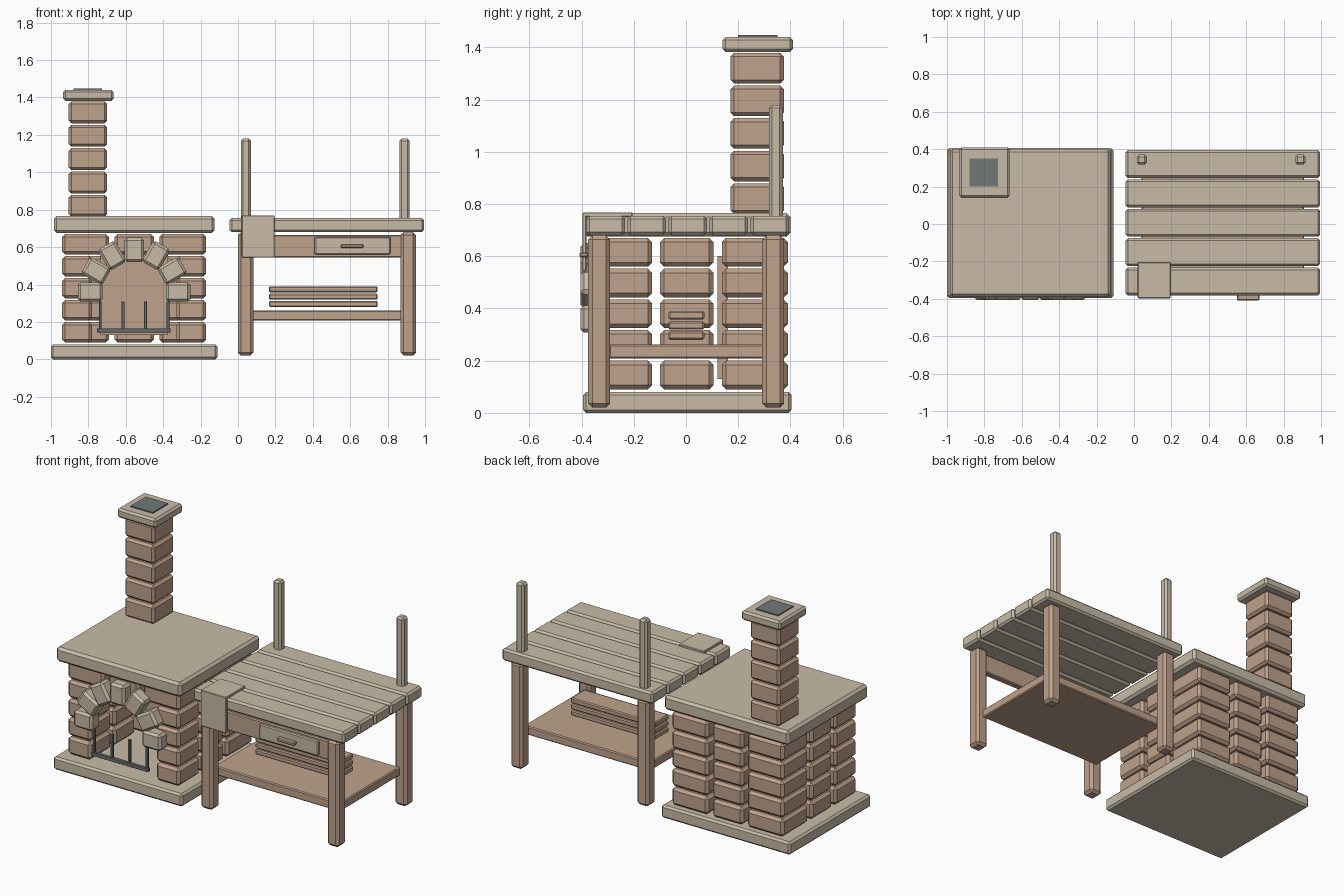
import bpy, bmesh, math
from mathutils import Matrix, Vector

cube = bpy.data.objects.get("Cube")
if cube:
    bpy.data.objects.remove(cube, do_unlink=True)


def material(name, rgb):
    m = bpy.data.materials.new(name)
    m.use_nodes = True
    m.diffuse_color = (*rgb, 1)
    bsdf = next(n for n in m.node_tree.nodes if n.type == 'BSDF_PRINCIPLED')
    bsdf.inputs["Base Color"].default_value = (*rgb, 1)
    return m


STONE = material("pale_stone", (0.58, 0.50, 0.39))
BROWN = material("brown_clay", (0.52, 0.36, 0.26))
IRON = material("dark_iron", (0.16, 0.19, 0.185))


def add_box(bm, x, y, z, bevel=0.0, turn=None):
    """Chamfered box between pairs of x, y and z limits."""
    part = bmesh.new()
    bmesh.ops.create_cube(part, size=1)
    size = Vector((x[1] - x[0], y[1] - y[0], z[1] - z[0]))
    bmesh.ops.scale(part, vec=size, verts=part.verts)
    if bevel:
        bmesh.ops.bevel(part, geom=part.edges[:], offset=bevel, segments=1,
                        affect='EDGES', profile=0.5)
    centre = Vector((sum(x) / 2, sum(y) / 2, sum(z) / 2))
    part.transform(Matrix.Translation(centre) @ (turn or Matrix()))
    temp = bpy.data.meshes.new("temp")
    part.to_mesh(temp)
    part.free()
    bm.from_mesh(temp)
    bpy.data.meshes.remove(temp)


def finish(name, bm, mat):
    mesh = bpy.data.meshes.new(name)
    bm.to_mesh(mesh)
    bm.free()
    mesh.materials.append(mat)
    obj = bpy.data.objects.new(name, mesh)
    bpy.context.collection.objects.link(obj)
    return obj


def box(name, mat, x, y, z, bevel=0.0):
    bm = bmesh.new()
    add_box(bm, x, y, z, bevel)
    return finish(name, bm, mat)


# Oven slabs
box("oven_base", STONE, (-1, -0.11), (-0.395, 0.405), (0, 0.08), 0.012)
box("oven_top", STONE, (-0.985, -0.125), (-0.39, 0.40), (0.675, 0.765), 0.015)

# Oven brick walls, with the front left open below the top course
CX = -0.555
columns = ((-0.94, -0.69), (-0.66, -0.45), (-0.42, -0.17))
bm = bmesh.new()
for row in range(5):
    z = (0.09 + row * 0.1175, 0.20 + row * 0.1175)
    for i, x in enumerate(columns):
        add_box(bm, x, (0.137 if i != 1 else 0.18, 0.39), z, 0.016)
        if row == 4:
            add_box(bm, x, (-0.34, -0.13), z, 0.016)
    for x in ((-0.94, -0.78), (-0.33, -0.17)):
        add_box(bm, x, (-0.10, 0.105), z, 0.016)
        if row < 4:
            add_box(bm, x, (-0.34, -0.13), z, 0.016)
finish("oven_bricks", bm, BROWN)
box("firebox_back", BROWN, (-0.735, -0.375), (0.12, 0.16), (0.13, 0.6))

# Arch stones
bm = bmesh.new()
for k in range(7):
    a = math.pi * k / 6
    px, pz = CX + 0.235 * math.cos(a), 0.36 + 0.225 * math.sin(a)
    add_box(bm, (px - 0.065, px + 0.065), (-0.405, -0.32), (pz - 0.052, pz + 0.052),
            0.014, Matrix.Rotation(-a, 4, 'Y'))
finish("arch_stones", bm, STONE)

# Fire grate
bm = bmesh.new()
add_box(bm, (-0.755, -0.36), (-0.372, -0.348), (0.143, 0.165), 0.003)
for k in range(4):
    x = CX + (k - 1.5) * 0.121
    add_box(bm, (x - 0.008, x + 0.008), (-0.368, -0.352), (0.15, 0.31), 0.003)
finish("fire_grate", bm, IRON)

# Chimney
bm = bmesh.new()
for k in range(5):
    z = 0.762 + k * 0.125
    add_box(bm, (-0.905, -0.70), (0.17, 0.375), (z, z + 0.117), 0.014)
finish("chimney_bricks", bm, BROWN)
box("chimney_cap", STONE, (-0.935, -0.665), (0.14, 0.41), (1.382, 1.44), 0.012)
box("chimney_opening", IRON, (-0.88, -0.727), (0.20, 0.35), (1.438, 1.447))

# Table top planks
bm = bmesh.new()
for k in range(5):
    y = -0.382 + k * 0.157
    add_box(bm, (-0.045, 0.995), (y, y + 0.149), (0.68, 0.755), 0.012)
finish("table_planks", bm, STONE)

# Table legs and rear posts
bm = bmesh.new()
for x in (0, 0.87):
    for y in (-0.375, 0.292):
        add_box(bm, (x, x + 0.082), (y, y + 0.084), (0.02, 0.68), 0.016)
finish("table_legs", bm, BROWN)
bm = bmesh.new()
for x in (0.015, 0.863):
    add_box(bm, (x, x + 0.054), (0.317, 0.371), (0.69, 1.18), 0.012)
finish("rear_posts", bm, STONE)

# Apron, drawer and shelf
box("front_apron", BROWN, (0.06, 0.89), (-0.36, -0.32), (0.545, 0.665), 0.006)
box("drawer_front", STONE, (0.41, 0.815), (-0.378, -0.35), (0.56, 0.655), 0.006)
box("drawer_handle", BROWN, (0.55, 0.67), (-0.408, -0.375), (0.595, 0.615), 0.005)
box("lower_shelf", BROWN, (0.04, 0.91), (-0.295, 0.297), (0.208, 0.262), 0.006)

# Stack of boards above the shelf
bm = bmesh.new()
for k in range(3):
    z = 0.28 + k * 0.039
    add_box(bm, (0.165, 0.747), (-0.067, 0.07), (z, z + 0.032), 0.006)
finish("board_stack", bm, BROWN)

# Cloth draped over the front edge
bm = bmesh.new()
add_box(bm, (0.02, 0.195), (-0.395, -0.205), (0.752, 0.768), 0.003)
add_box(bm, (0.02, 0.195), (-0.397, -0.381), (0.545, 0.768), 0.003)
finish("draped_cloth", bm, STONE)
